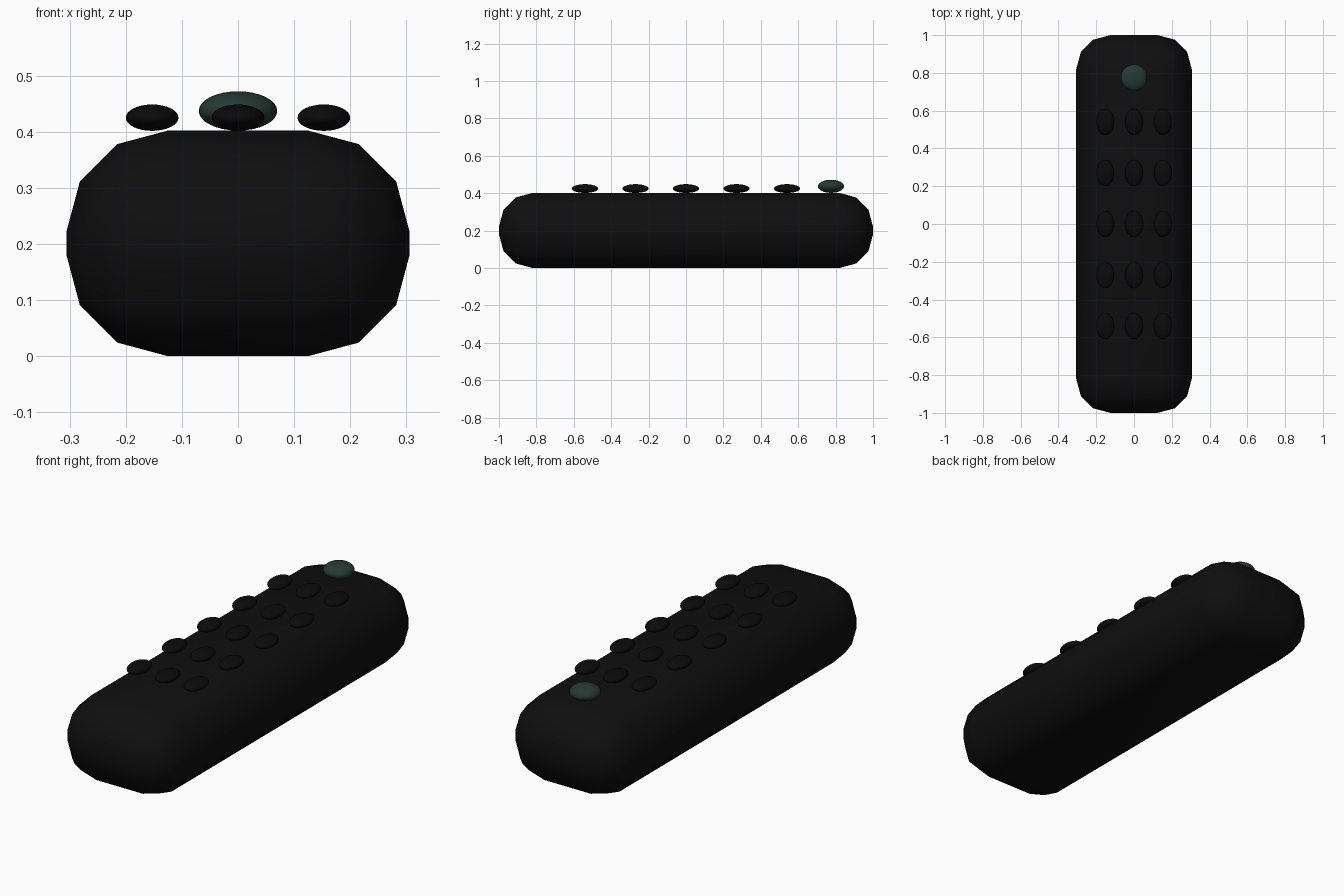
import bpy, bmesh

if "Cube" in bpy.data.objects:
    bpy.data.objects.remove(bpy.data.objects["Cube"])


def material(name, rgb):
    m = bpy.data.materials.new(name)
    m.diffuse_color = (*rgb, 1)
    m.use_nodes = True
    m.node_tree.nodes["Principled BSDF"].inputs["Base Color"].default_value = m.diffuse_color
    return m


black = material("body black", (0.0045, 0.0045, 0.0045))
dark = material("button black", (0.0033, 0.0033, 0.0035))
green = material("power green", (0.019, 0.042, 0.033))


def finish(bm, name, mat):
    for f in bm.faces:
        f.smooth = True
    me = bpy.data.meshes.new(name)
    bm.to_mesh(me)
    bm.free()
    me.materials.append(mat)
    ob = bpy.data.objects.new(name, me)
    bpy.context.collection.objects.link(ob)
    return ob


def button(name, loc, radii, mat):
    bm = bmesh.new()
    bmesh.ops.create_uvsphere(bm, u_segments=32, v_segments=16, radius=1)
    bmesh.ops.scale(bm, vec=radii, verts=bm.verts)
    bmesh.ops.translate(bm, vec=loc, verts=bm.verts)
    return finish(bm, name, mat)


# Body: long box with broad three-step rounded edges
bm = bmesh.new()
bmesh.ops.create_cube(bm, size=1)
bmesh.ops.scale(bm, vec=(0.612, 2.0, 0.402), verts=bm.verts)
bmesh.ops.translate(bm, vec=(0, 0, 0.201), verts=bm.verts)
bmesh.ops.bevel(bm, geom=bm.edges[:], offset=0.181, offset_type='OFFSET',
                segments=3, profile=0.5, affect='EDGES')
finish(bm, "remote_body", black)

# Keypad: three columns by five rows of oval buttons
for row in range(5):
    for col in range(3):
        button(f"key_{row}_{col}", ((col - 1) * 0.153, (row - 2) * 0.27, 0.425),
               (0.047, 0.07, 0.0235), dark)

# Power button
button("power_button", (0, 0.775, 0.437), (0.07, 0.07, 0.035), green)
